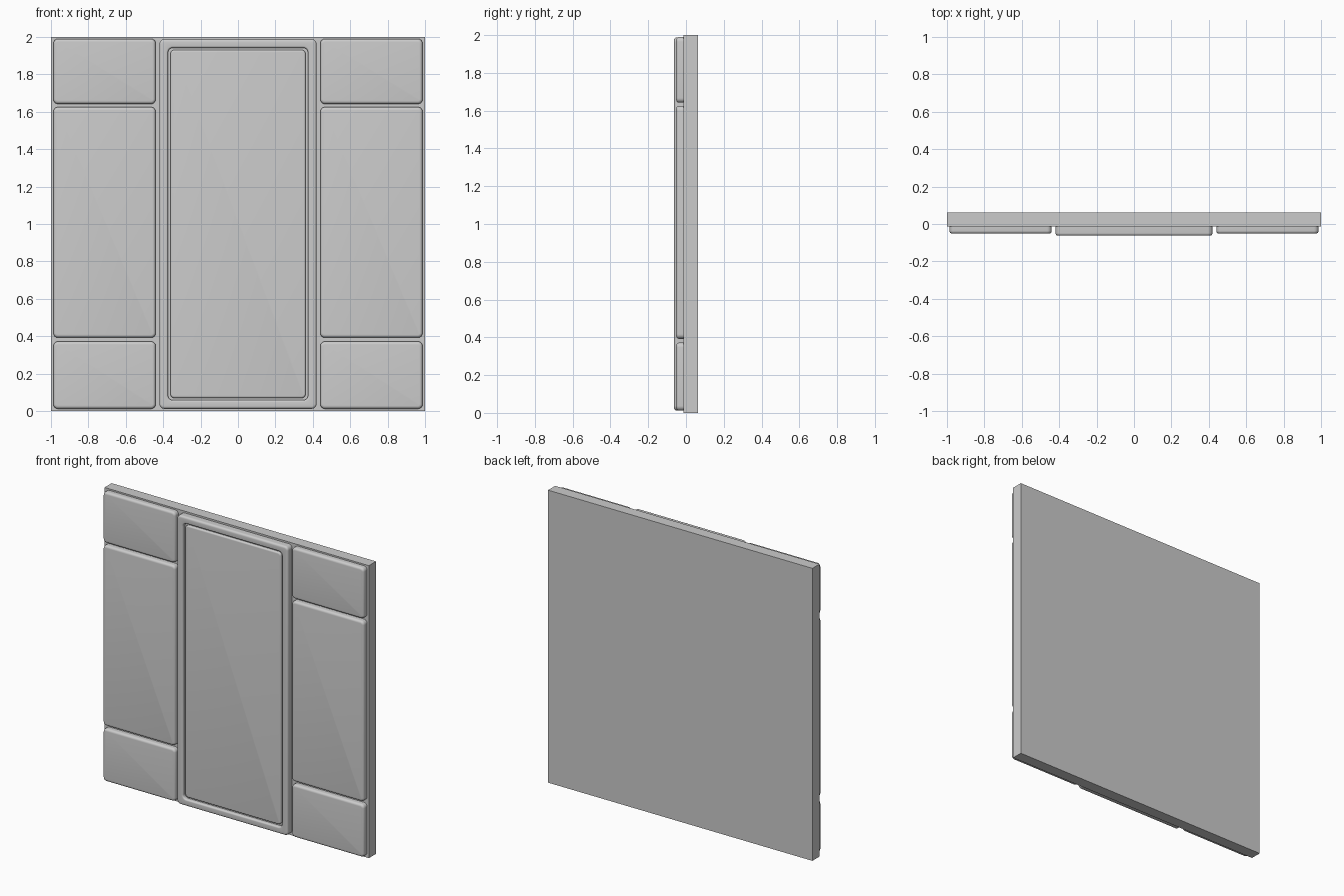
import bpy
import bmesh
from math import sin, cos, pi, radians

if "Cube" in bpy.data.objects:
    bpy.data.objects.remove(bpy.data.objects["Cube"])

SLAB_FRONT = -0.014
SLAB_BACK = 0.0625
BASE = SLAB_FRONT + 0.004   # panels sink slightly into the slab


def finish(name, bm):
    bmesh.ops.recalc_face_normals(bm, faces=bm.faces)
    mesh = bpy.data.meshes.new(name)
    bm.to_mesh(mesh)
    bm.free()
    obj = bpy.data.objects.new(name, mesh)
    bpy.context.collection.objects.link(obj)
    bpy.ops.object.select_all(action='DESELECT')
    obj.select_set(True)
    bpy.context.view_layer.objects.active = obj
    bpy.ops.object.shade_smooth_by_angle(angle=radians(35))
    return obj


def rounded_rect(x0, x1, z0, z1, r, steps=6):
    corners = ((x1 - r, z1 - r), (x0 + r, z1 - r), (x0 + r, z0 + r), (x1 - r, z0 + r))
    points = []
    for i, (cx, cz) in enumerate(corners):
        for s in range(steps + 1):
            a = (i + s / steps) * pi / 2
            points.append((cx + r * cos(a), cz + r * sin(a)))
    return points


def loft(name, x0, x1, z0, z1, rings):
    """Stack of rounded rectangles; each ring is (inset, y, corner radius)."""
    bm = bmesh.new()
    loops = []
    for d, y, r in rings:
        outline = rounded_rect(x0 + d, x1 - d, z0 + d, z1 - d, r)
        loops.append([bm.verts.new((x, y, z)) for x, z in outline])
    for a, b in zip(loops, loops[1:]):
        for i in range(len(a)):
            j = (i + 1) % len(a)
            bm.faces.new((a[i], a[j], b[j], b[i]))
    bm.faces.new(loops[0])
    bm.faces.new(loops[-1])
    return finish(name, bm)


def rise(inset, front, bevel, corner, steps=5):
    """Rounded outer edge turning from the side wall onto the front."""
    rings = []
    for s in range(steps + 1):
        a = s / steps * pi / 2
        d = bevel * (1 - cos(a))
        rings.append((inset + d, front + bevel * (1 - sin(a)), corner - d))
    return rings


def drop(inset, front, bevel, corner, steps=5):
    """Rounded inner edge turning from the front into a recess."""
    rings = []
    for s in range(steps + 1):
        a = s / steps * pi / 2
        d = bevel * sin(a)
        rings.append((inset + d, front + bevel * (1 - cos(a)), corner - d))
    return rings


# Backing slab
bm = bmesh.new()
bmesh.ops.create_cube(bm, size=1)
for v in bm.verts:
    v.co.x *= 2
    v.co.y = SLAB_BACK if v.co.y > 0 else SLAB_FRONT
    v.co.z = 2 if v.co.z > 0 else 0
finish("backing_slab", bm)

# Side cushions, three on each side
rows = {"lower": (0.012, 0.372), "middle": (0.392, 1.625), "upper": (1.642, 1.99)}
for side, sign in (("left", 1), ("right", -1)):
    x0, x1 = sorted((sign * 0.44, sign * 0.987))
    for row, (z0, z1) in rows.items():
        rings = [(0, BASE, 0.025)] + rise(0, -0.052, 0.016, 0.025)
        loft(f"{side}_{row}_panel", x0, x1, z0, z1, rings)

# Centre panel: rounded frame, groove and raised field
FRONT = -0.0625
GROOVE = -0.038
rings = [(0, BASE, 0.026)]
rings += rise(0, FRONT, 0.014, 0.026)
rings += drop(0.036, FRONT, 0.01, 0.036)
rings += [(0.046, GROOVE, 0.026), (0.058, GROOVE, 0.022)]
rings += rise(0.058, -0.056, 0.01, 0.022)
loft("centre_panel", -0.42, 0.42, 0.012, 1.988, rings)
